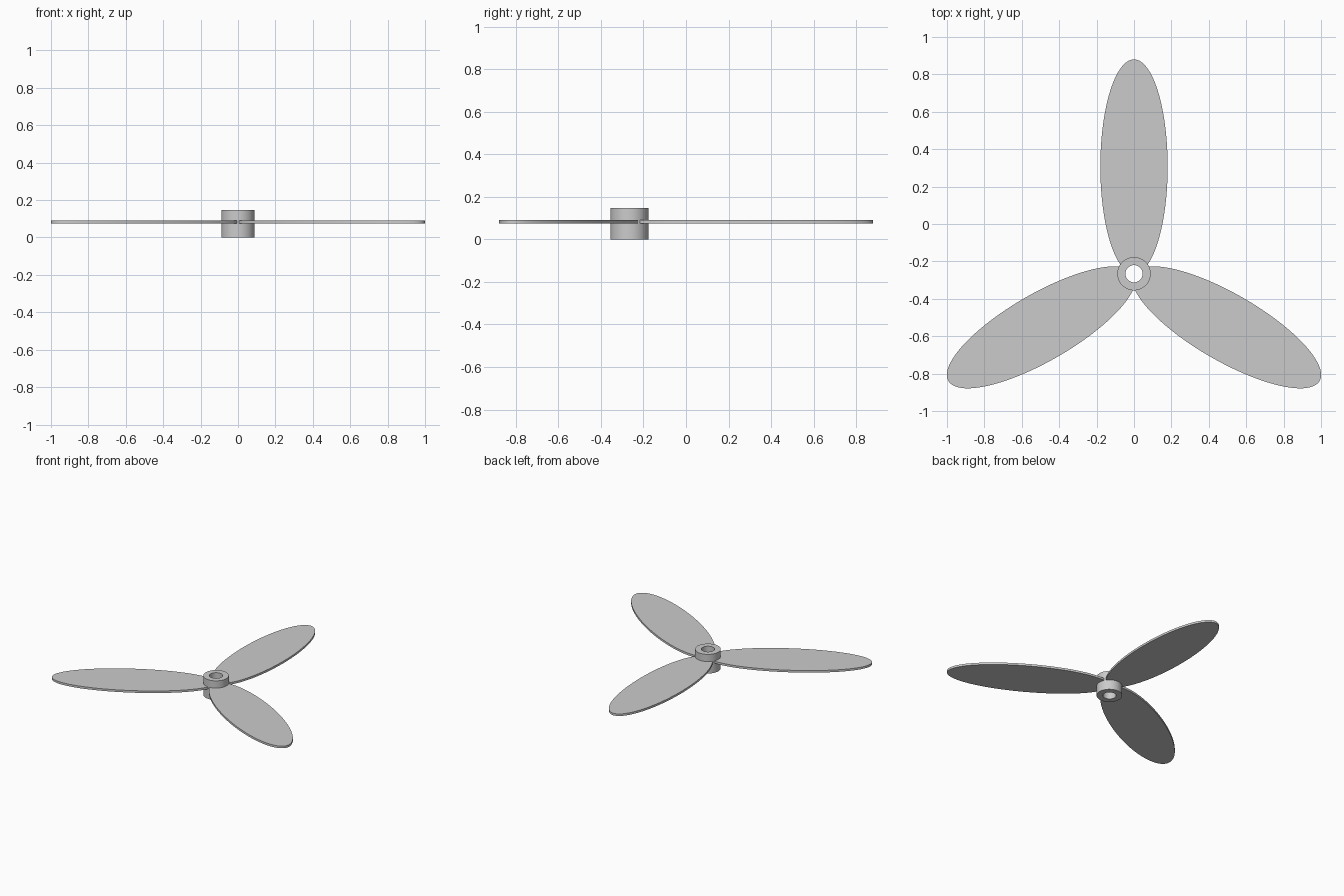
import bpy, bmesh
from math import cos, sin, pi
from mathutils import Matrix

if "Cube" in bpy.data.objects:
    bpy.data.objects.remove(bpy.data.objects["Cube"])

HUB_Y = -0.266
HUB_R, BORE_R, HUB_H = 0.089, 0.046, 0.147
BLADE_A, BLADE_B = 0.573, 0.18
BLADE_Z0, BLADE_Z1 = 0.0755, 0.0915


def make_object(name, bm):
    bmesh.ops.recalc_face_normals(bm, faces=bm.faces[:])
    mesh = bpy.data.meshes.new(name)
    bm.to_mesh(mesh)
    bm.free()
    obj = bpy.data.objects.new(name, mesh)
    bpy.context.collection.objects.link(obj)
    return obj


def smooth(obj):
    bpy.ops.object.select_all(action='DESELECT')
    obj.select_set(True)
    bpy.context.view_layer.objects.active = obj
    bpy.ops.object.shade_smooth_by_angle()


# Hub: a rectangular wall section revolved around the axle
bm = bmesh.new()
n = 64
section = [(BORE_R, 0), (HUB_R, 0), (HUB_R, HUB_H), (BORE_R, HUB_H)]
rings = [[bm.verts.new((r * cos(2 * pi * i / n), HUB_Y + r * sin(2 * pi * i / n), z))
          for r, z in section] for i in range(n)]
for i in range(n):
    a, b = rings[i], rings[(i + 1) % n]
    for k in range(4):
        m = (k + 1) % 4
        bm.faces.new((a[k], b[k], b[m], a[m]))
smooth(make_object("hub", bm))

# Cutter that trims the blade roots inside the hub wall
bm = bmesh.new()
bmesh.ops.create_cone(bm, cap_ends=True, segments=64, radius1=0.08, radius2=0.08,
                      depth=0.3, matrix=Matrix.Translation((0, HUB_Y, 0.083)))
cutter = make_object("root_cutter", bm)
cutter.hide_render = True
cutter.hide_set(True)

# Three flat elliptical blades, each reaching out from the hub axis
for i in range(3):
    bm = bmesh.new()
    rim = [bm.verts.new((BLADE_B * cos(2 * pi * k / 128),
                         BLADE_A + BLADE_A * sin(2 * pi * k / 128), BLADE_Z0))
           for k in range(128)]
    face = bm.faces.new(rim)
    ext = bmesh.ops.extrude_face_region(bm, geom=[face], use_keep_orig=True)
    top = [v for v in ext["geom"] if isinstance(v, bmesh.types.BMVert)]
    bmesh.ops.translate(bm, verts=top, vec=(0, 0, BLADE_Z1 - BLADE_Z0))
    bm.transform(Matrix.Translation((0, HUB_Y, 0)) @ Matrix.Rotation(i * 2 * pi / 3, 4, 'Z'))
    blade = make_object(f"blade_{i + 1}", bm)
    smooth(blade)
    mod = blade.modifiers.new("trim_root", 'BOOLEAN')
    mod.operation = 'DIFFERENCE'
    mod.solver = 'EXACT'
    mod.object = cutter
